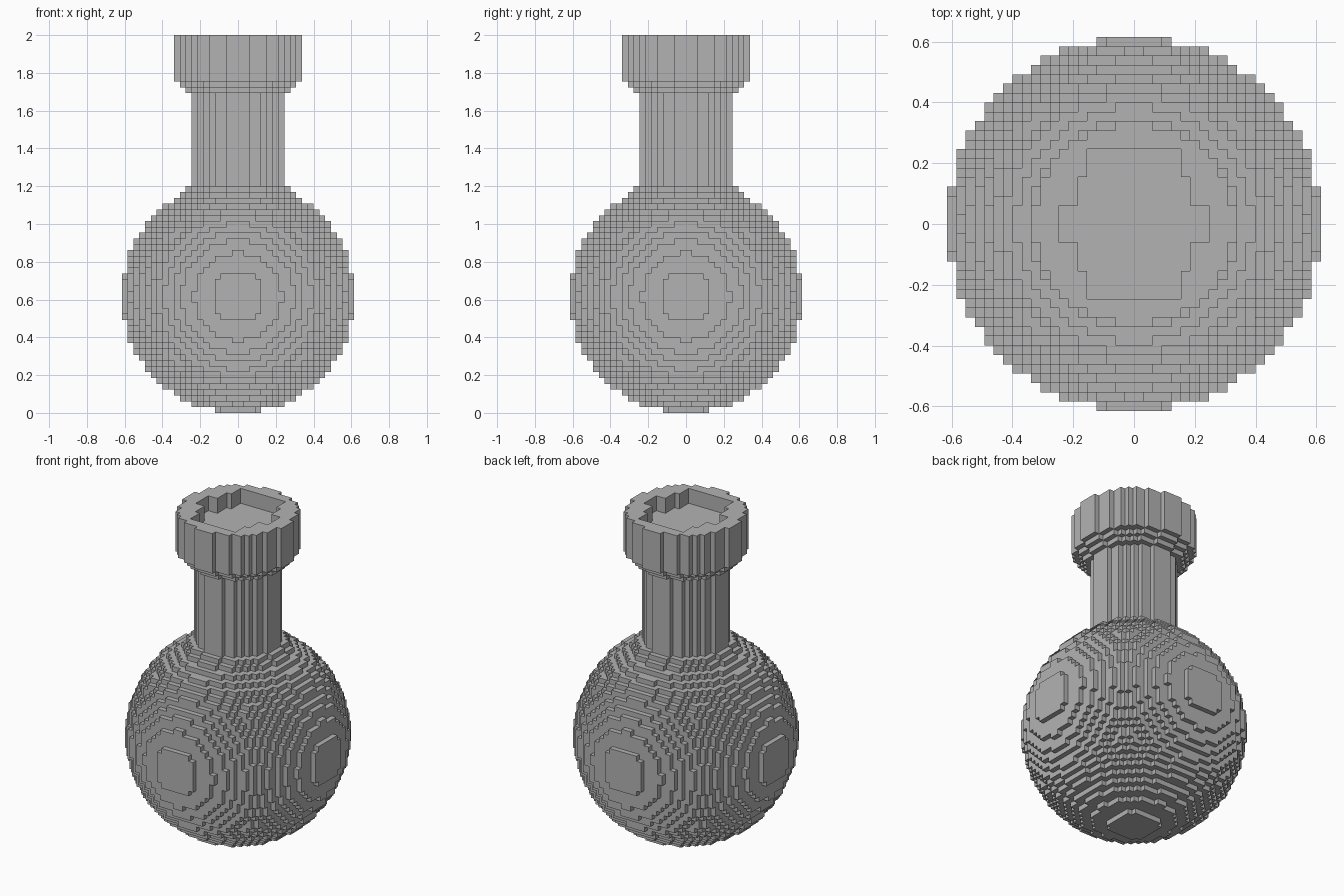
import bpy
import bmesh
from mathutils import Vector

cube = bpy.data.objects.get("Cube")
if cube:
    bpy.data.objects.remove(cube, do_unlink=True)

UNIT = 2 / 65          # edge of one block
BALL = 20              # ball radius in blocks
SHOULDER, COLLAR, RIM, FLOOR, TOP = 38, 55, 57, 62, 65   # layer numbers

grey = bpy.data.materials.new("plain_grey")
grey.use_nodes = True
grey.diffuse_color = (0.45, 0.45, 0.45, 1)
grey.node_tree.nodes["Principled BSDF"].inputs["Base Color"].default_value = grey.diffuse_color


def in_mouth(x, y):
    """Stepped recess in the top of the rim."""
    x, y = abs(x), abs(y)
    half_width = 8 if y < 2 else 6 if y < 5 else 5 if y < 8 else 0
    return x < half_width


def solid(i, j, k):
    """Is the block at column i, row j, layer k filled?"""
    if not 0 <= k < TOP:
        return False
    x, y = i + 0.5, j + 0.5
    if k >= FLOOR and in_mouth(x, y):
        return False
    if k < SHOULDER:
        radius_sq = BALL ** 2 - (k + 0.5 - BALL) ** 2
    elif k == SHOULDER:
        radius_sq = 8.75 ** 2
    elif k < COLLAR:
        radius_sq = 7.75 ** 2
    else:
        radius_sq = (8.75 + min(k, RIM) - COLLAR) ** 2
    return x * x + y * y <= radius_sq


def block_part(name, low, high):
    """Skin the filled blocks between two layers, then merge flat areas."""
    bm = bmesh.new()
    corners = {}

    def corner(p):
        key = tuple(round(c) for c in p)
        if key not in corners:
            corners[key] = bm.verts.new(Vector(key) * UNIT)
        return corners[key]

    axes = [Vector((1, 0, 0)), Vector((0, 1, 0)), Vector((0, 0, 1))]
    for k in range(low, high):
        for i in range(-BALL, BALL):
            for j in range(-BALL, BALL):
                if not solid(i, j, k):
                    continue
                cell = Vector((i, j, k))
                for a in range(3):
                    u, v = axes[(a + 1) % 3], axes[(a + 2) % 3]
                    for side in (0, 1):
                        step = axes[a] * (2 * side - 1)
                        if solid(*(int(c) for c in cell + step)):
                            continue
                        o = cell + axes[a] * side
                        ring = [o, o + u, o + u + v, o + v]
                        if not side:
                            ring.reverse()
                        bm.faces.new([corner(p) for p in ring])
    bmesh.ops.dissolve_limit(bm, angle_limit=0.01, verts=bm.verts[:], edges=bm.edges[:])
    mesh = bpy.data.meshes.new(name)
    bm.to_mesh(mesh)
    bm.free()
    mesh.materials.append(grey)
    obj = bpy.data.objects.new(name, mesh)
    bpy.context.collection.objects.link(obj)


# Round body, straight neck and flared rim with its recess
block_part("round_body", 0, SHOULDER)
block_part("neck", SHOULDER, COLLAR)
block_part("rim", COLLAR, TOP)
